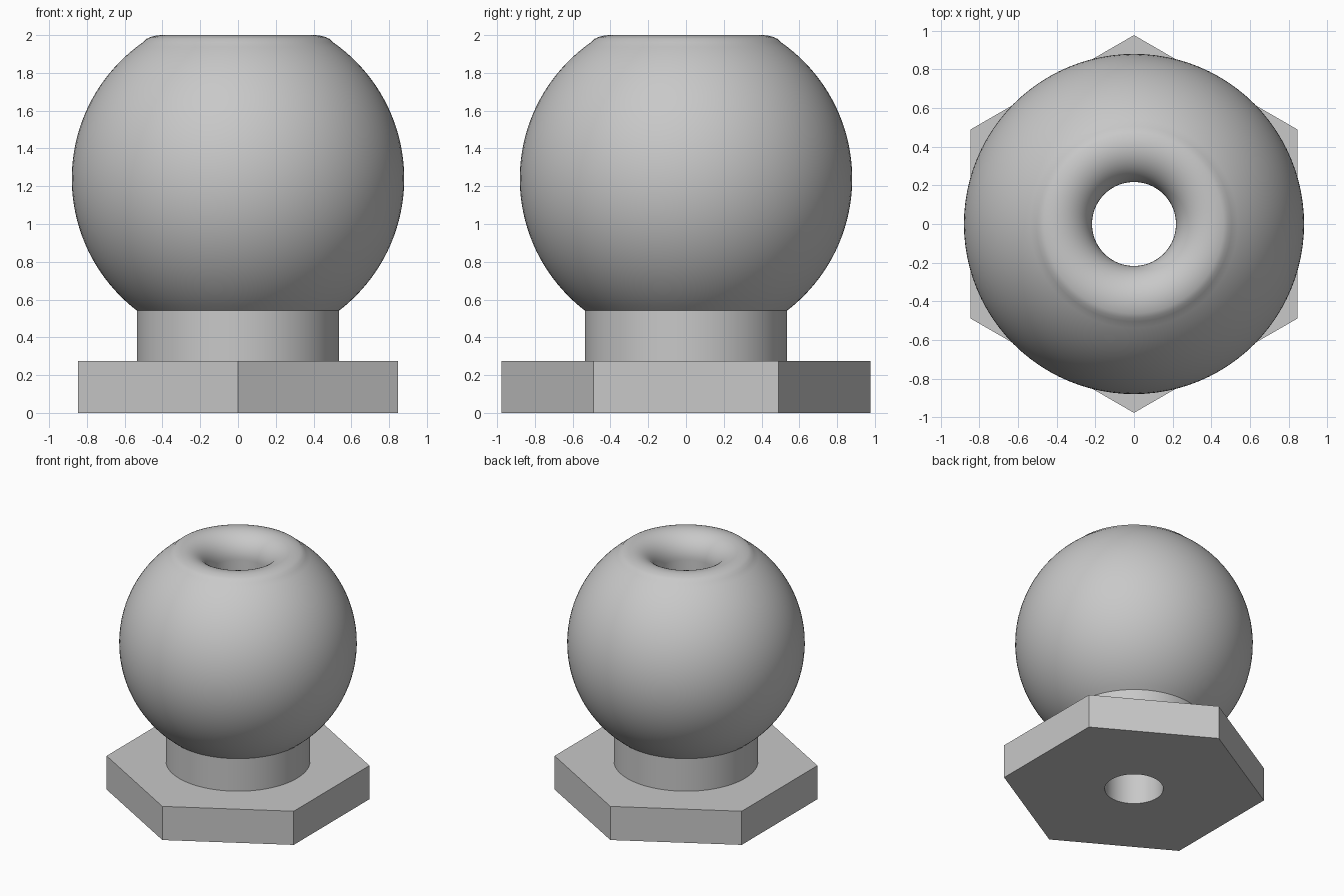
import bpy
import bmesh
from math import pi, cos, sin, atan2, sqrt, radians

cube = bpy.data.objects.get("Cube")
if cube:
    bpy.data.objects.remove(cube, do_unlink=True)

SEGMENTS = 96          # multiple of six, so hexagon corners land on vertices
HOLE_R = 0.217
COLLAR_R = 0.535
BASE_TOP = 0.275
BALL_R, BALL_Z = 0.88, 1.24
HEX_APOTHEM = 0.846
LIP_R = 0.185          # rounding between ball and bore
TOP = 2.0

grey = bpy.data.materials.new("plain grey")
grey.use_nodes = True
colour = (0.58, 0.58, 0.58, 1)
grey.diffuse_color = colour
grey.node_tree.nodes["Principled BSDF"].inputs["Base Color"].default_value = colour


def hexagon(a):
    """Distance from the axis to a hexagon with corners on the y axis."""
    return HEX_APOTHEM / cos((a + pi / 6) % (pi / 3) - pi / 6)


def revolve(name, profile):
    """Sweep (radius, height) points round z; a radius may depend on the angle."""
    bm = bmesh.new()
    rings = []
    for r, z in profile:
        ring = []
        for i in range(SEGMENTS):
            a = 2 * pi * i / SEGMENTS
            d = r(a) if callable(r) else r
            ring.append(bm.verts.new((d * cos(a), d * sin(a), z)))
        rings.append(ring)
    for low, high in zip(rings, rings[1:]):
        for i in range(SEGMENTS):
            j = (i + 1) % SEGMENTS
            bm.faces.new((low[i], low[j], high[j], high[i]))
    mesh = bpy.data.meshes.new(name)
    bm.to_mesh(mesh)
    bm.free()
    mesh.materials.append(grey)
    obj = bpy.data.objects.new(name, mesh)
    bpy.context.collection.objects.link(obj)
    bpy.ops.object.select_all(action='DESELECT')
    obj.select_set(True)
    bpy.context.view_layer.objects.active = obj
    bpy.ops.object.shade_smooth_by_angle(angle=radians(25))
    return obj


def arc(r, z, radius, start, end, steps):
    """Points along a circular arc in the profile plane."""
    angles = [start + (end - start) * k / steps for k in range(steps + 1)]
    return [(r + radius * cos(a), z + radius * sin(a)) for a in angles]


# Hexagonal base with its bore
revolve("hex_base", [(HOLE_R, BASE_TOP), (HOLE_R, 0), (hexagon, 0),
                     (hexagon, BASE_TOP), (COLLAR_R, BASE_TOP)])

# Collar, ball, rounded lip and bore in one continuous outline
lip_centre_r, lip_centre_z = HOLE_R + LIP_R, TOP - LIP_R
tangent = atan2(lip_centre_z - BALL_Z, lip_centre_r)
ball_bottom = -atan2(sqrt(BALL_R ** 2 - COLLAR_R ** 2), COLLAR_R)
ball = arc(0, BALL_Z, BALL_R, ball_bottom, tangent, 40)
lip = arc(lip_centre_r, lip_centre_z, LIP_R, tangent, pi, 16)
revolve("ball_and_collar",
        [(COLLAR_R, BASE_TOP)] + ball + lip[1:] + [(HOLE_R, BASE_TOP)])
